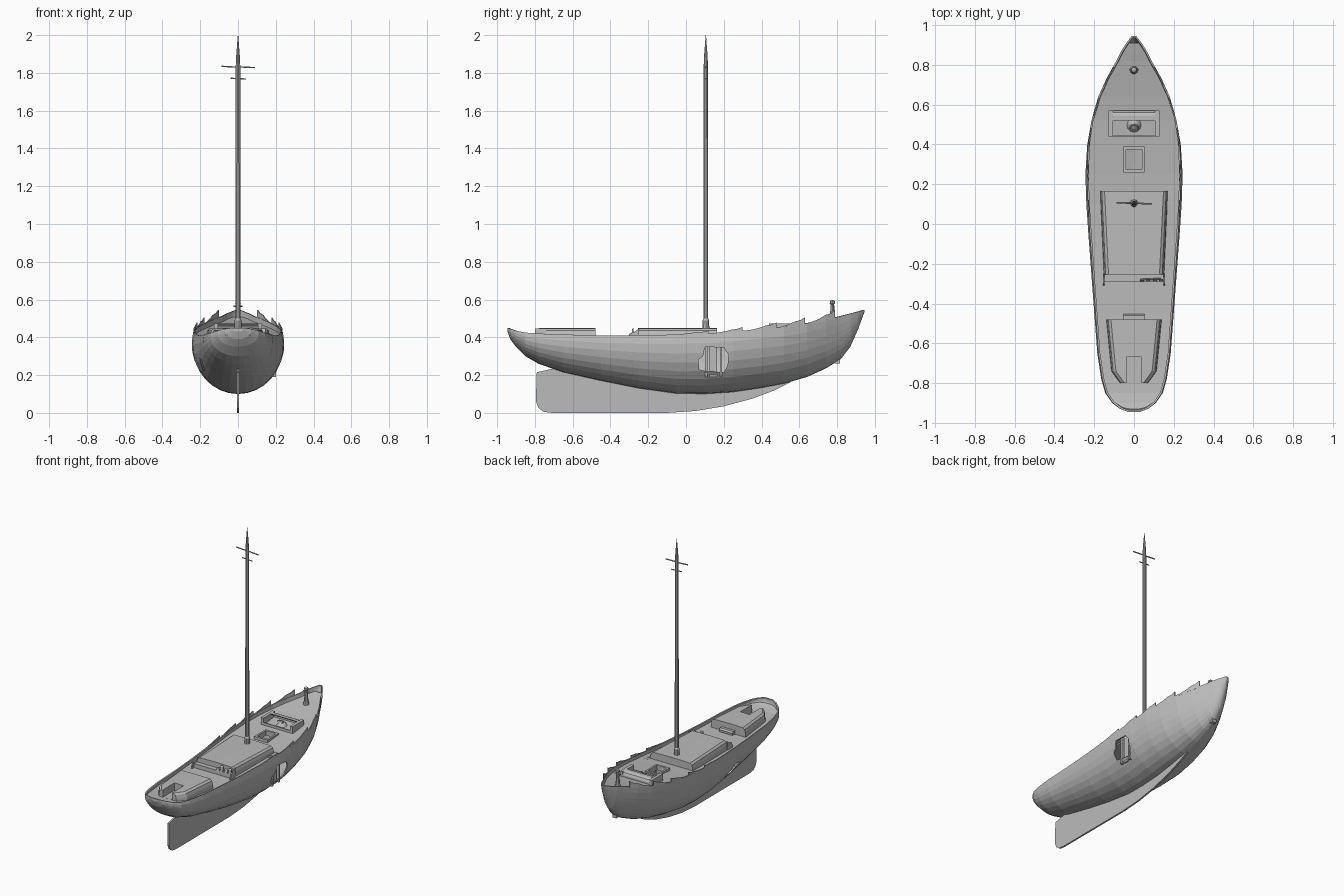
import bpy, bmesh, math
from mathutils import Vector

old = bpy.data.objects.get("Cube")
if old:
    bpy.data.objects.remove(old)

grey = bpy.data.materials.new("weathered grey")
grey.use_nodes = True
COLOUR = (0.5, 0.5, 0.5, 1)
grey.diffuse_color = COLOUR
grey.node_tree.nodes["Principled BSDF"].inputs["Base Color"].default_value = COLOUR


def make(name, verts, faces):
    bm = bmesh.new()
    vs = [bm.verts.new(v) for v in verts]
    for f in faces:
        bm.faces.new([vs[i] for i in f])
    bmesh.ops.recalc_face_normals(bm, faces=bm.faces)
    me = bpy.data.meshes.new(name)
    bm.to_mesh(me)
    bm.free()
    ob = bpy.data.objects.new(name, me)
    me.materials.append(grey)
    bpy.context.collection.objects.link(ob)
    return ob


def loft(name, rings, closed=True, caps=True):
    n = len(rings[0])
    faces = []
    for r in range(len(rings) - 1):
        for i in range(n if closed else n - 1):
            j = (i + 1) % n
            faces.append((r * n + i, r * n + j, (r + 1) * n + j, (r + 1) * n + i))
    if caps:
        faces += [tuple(range(n)), tuple((len(rings) - 1) * n + i for i in range(n))]
    return make(name, [v for r in rings for v in r], faces)


def prism(name, profile, x0, x1):
    """Side profile of (y, z) points extruded across the boat."""
    return loft(name, [[(x, y, z) for y, z in profile] for x in (x0, x1)])


def box(name, x0, x1, y0, y1, z0, z1):
    return prism(name, [(y0, z0), (y1, z0), (y1, z1), (y0, z1)], x0, x1)


def turned(name, y, profile, n=10):
    """Upright turned part from (radius, z) points."""
    angles = [2 * math.pi * i / n for i in range(n)]
    return loft(name, [[(r * math.cos(a), y + r * math.sin(a), z) for a in angles]
                       for r, z in profile])


def rod(name, a, b, radius, n=6):
    a, b = Vector(a), Vector(b)
    q = (b - a).to_track_quat('Z', 'Y')
    ring = [q @ Vector((radius * math.cos(t), radius * math.sin(t), 0))
            for t in (2 * math.pi * i / n for i in range(n))]
    return loft(name, [[p + v for v in ring] for p in (a, b)])


def thicken(ob, amount):
    m = ob.modifiers.new("thickness", 'SOLIDIFY')
    m.thickness = amount
    m.offset = -1


def cut(ob, cutter):
    m = ob.modifiers.new("cut", 'BOOLEAN')
    m.operation = 'DIFFERENCE'
    m.solver = 'EXACT'
    m.object = cutter
    cutter.hide_render = True
    bpy.context.view_layer.update()
    ev = ob.evaluated_get(bpy.context.evaluated_depsgraph_get())
    me = bpy.data.meshes.new_from_object(ev)
    ob.modifiers.clear()
    ob.data = me
    bpy.data.objects.remove(cutter)


# Hull stations: y, half beam, bottom, sheer
STATIONS = [
    (-.945, .03, .43, .45), (-.93, .07, .39, .445), (-.9, .11, .35, .435),
    (-.85, .145, .3, .425), (-.78, .165, .26, .42), (-.65, .185, .215, .415),
    (-.45, .2, .17, .41), (-.25, .215, .13, .41), (-.05, .23, .102, .415),
    (.1, .24, .1, .42), (.25, .245, .11, .43), (.4, .235, .132, .445),
    (.52, .215, .155, .457), (.64, .18, .19, .475), (.74, .135, .235, .495),
    (.82, .09, .285, .512), (.87, .065, .35, .525), (.91, .04, .44, .535),
    (.945, .012, .535, .545)]


def sweep(y):
    return math.radians(105 if y < .3 else 105 - 30 * (y - .3) / .65)


def at(y):
    """Half beam, bottom and sheer at any y."""
    for a, b in zip(STATIONS, STATIONS[1:]):
        if a[0] <= y <= b[0]:
            t = (y - a[0]) / (b[0] - a[0])
            return [p + (q - p) * t for p, q in zip(a[1:], b[1:])]


def side_x(y, z):
    w, zb, zt = at(y)
    c = 1 - (z - zb) / (zt - zb) * (1 - math.cos(sweep(y)))
    return w * math.sqrt(max(0, 1 - c * c))


rings = []
N = 9
for y, w, zb, zt in STATIONS:
    full = sweep(y)
    ring = []
    for i in range(-N, N + 1):
        a = full * i / N
        z = zb + (zt - zb) * (1 - math.cos(a)) / (1 - math.cos(full))
        ring.append((w * math.sin(a), y, z))
    rings.append(ring)
hull = loft("hull", rings, closed=False)
thicken(hull, .009)
cut(hull, prism("breach_cutter", [(.07, .23), (.11, .22), (.2, .215), (.22, .25), (.225, .31),
                                  (.2, .345), (.1, .35), (.09, .3), (.065, .28)], .12, .4))
cut(hull, prism("gash_cutter", [(-.34, .28), (-.25, .225), (-.16, .225),
                                (-.22, .25), (-.28, .29)], -.4, -.1))

# Deck with hatch opening
rows = []
for y, w, zb, zt in STATIONS[1:-1]:
    z = zt - .027
    x = max(.004, side_x(y, z) - .005)
    rows.append([(-x, y, z), (x, y, z)])
deck = loft("deck", rows, closed=False, caps=False)
thicken(deck, .006)
cut(deck, box("hatch_cutter", -.04, .04, .275, .375, .3, .6))
for s in (-1, 1):
    box("hatch_side", s * .04, s * .053, .26, .39, .39, .425)
    y = .325 + s * .0575
    box("hatch_end", -.04, .04, y - .0075, y + .0075, .39, .425)

# Splintered bulwark pieces
SHARDS = [(-.05, .12, .014), (.16, .3, .02), (.34, .48, .026), (.5, .63, .032), (.66, .79, .04)]
for s in (-1, 1):
    for y0, y1, rise in SHARDS:
        outer, inner = [], []
        for t, k in ((0, 0), (.35, .25), (.6, .6), (.8, .65), (1, 1)):
            y = y0 + (y1 - y0) * t
            zt = at(y)[2]
            x = side_x(y, zt)
            outer.append([(s * (x - d), y, z) for d, z in
                          ((0, zt - .01), (0, zt + rise * k), (.006, zt + rise * k), (.006, zt - .01))])
        loft("broken_bulwark", outer)

# Keel fin and stem fitting
prism("keel", [(-.79, .215), (-.795, .06), (-.78, .025), (-.755, .006), (-.71, 0), (-.1, 0),
               (.05, .01), (.2, .035), (.35, .075), (.47, .12), (.56, .165), (.3, .13), (0, .11),
               (-.3, .15), (-.5, .19), (-.7, .235)], -.006, .006)
box("stem_fitting", -.016, .016, .785, .815, .262, .295)


def cabin(name, front, back, top, low, camber):
    """Tapered deckhouse with rounded roof edges; ends are (y, half width)."""
    rings = []
    for y, w in (back, front):
        h = top - low
        half = [(w, low), (w - .004, low + .55 * h), (w - .01, low + .85 * h), (w - .024, top)]
        pts = half + [(0, top + camber)] + [(-x, z) for x, z in reversed(half)]
        rings.append([(x, y, z) for x, z in pts])
    return loft(name, rings)


# Main cabin with the broken window strip at its aft end
cabin("main_cabin", (.165, .172), (-.255, .152), .447, .375, .003)
box("aft_window_sill", -.153, .153, -.288, -.25, .375, .412)
for s in (-1, 1):
    prism("window_wing", [(-.31, .38), (-.25, .38), (-.25, .447), (-.27, .43), (-.3, .42)],
          s * .148, s * .156)
for x, h in ((.03, .43), (.06, .452), (.095, .437), (.125, .448)):
    prism("broken_frame", [(-.29, .405), (-.275, .405), (-.278, h), (-.285, h - .008)], x, x + .02)
rod("fallen_rail", (.03, -.28, .425), (.135, -.275, .425), .004)

# Aft cabin with companionway cut through roof and stern wall
aft = cabin("aft_cabin", (-.48, .14), (-.74, .115), .447, .375, .002)
tail = cabin("aft_cabin_end", (-.74, .115), (-.8, .072), .447, .375, .002)
for part in (aft, tail):
    cut(part, box("companionway_cutter", -.037, .037, -.9, -.67, .395, .6))
prism("cockpit_step", [(-.482, .375), (-.455, .375), (-.452, .40), (-.46, .41), (-.482, .41)], -.053, .053)

# Mast, collar and spreaders
MAST = .105
turned("mast", MAST, [(.0135, .38), (.0125, 1.83), (.009, 1.9), (.001, 2)])
turned("mast_collar", MAST, [(.02, .43), (.018, .49), (.013, .5)])
rod("upper_spreader_left", (0, MAST, 1.832), (.09, MAST - .004, 1.828), .004)
rod("upper_spreader_right", (0, MAST, 1.83), (-.088, MAST + .002, 1.835), .004)
rod("lower_spreader", (-.04, MAST, 1.772), (.042, MAST, 1.768), .0035)

# Windlass housing with curved hood, cone and hook
for s in (-1, 1):
    box("windlass_cheek", s * .105, s * .127, .44, .57, .4, .472)
hood = [(.57, .41), (.57, .45), (.562, .466), (.545, .474), (.52, .474)]
inner = [(.525, .466), (.542, .466), (.555, .458), (.56, .448), (.56, .41)]
prism("windlass_hood", hood + inner, -.105, .105)
box("windlass_sill", -.105, .105, .44, .447, .41, .44)
turned("windlass_cone", .5, [(.05, .41), (.022, .445), (.006, .455)], 12)
hook = [(.022 * math.cos(a), .478 + .022 * math.sin(a), .46) for a in
        (math.radians(-20 + 40 * i) for i in range(6))]
for a, b in zip(hook, hook[1:]):
    rod("windlass_hook", a, b, .004)

# Bow post
turned("bow_post", .775, [(.021, .47), (.014, .5), (.01, .575), (.015, .58), (.013, .592), (.004, .597)])
rod("bow_post_pin", (-.024, .775, .565), (.024, .775, .565), .004)

# Frames seen inside the breach
for y0, y1, x in ((.1, .115, .2), (.125, .165, .19), (.18, .19, .2)):
    box("inner_frame", x - .035, x, y0, y1, .19, .4)
